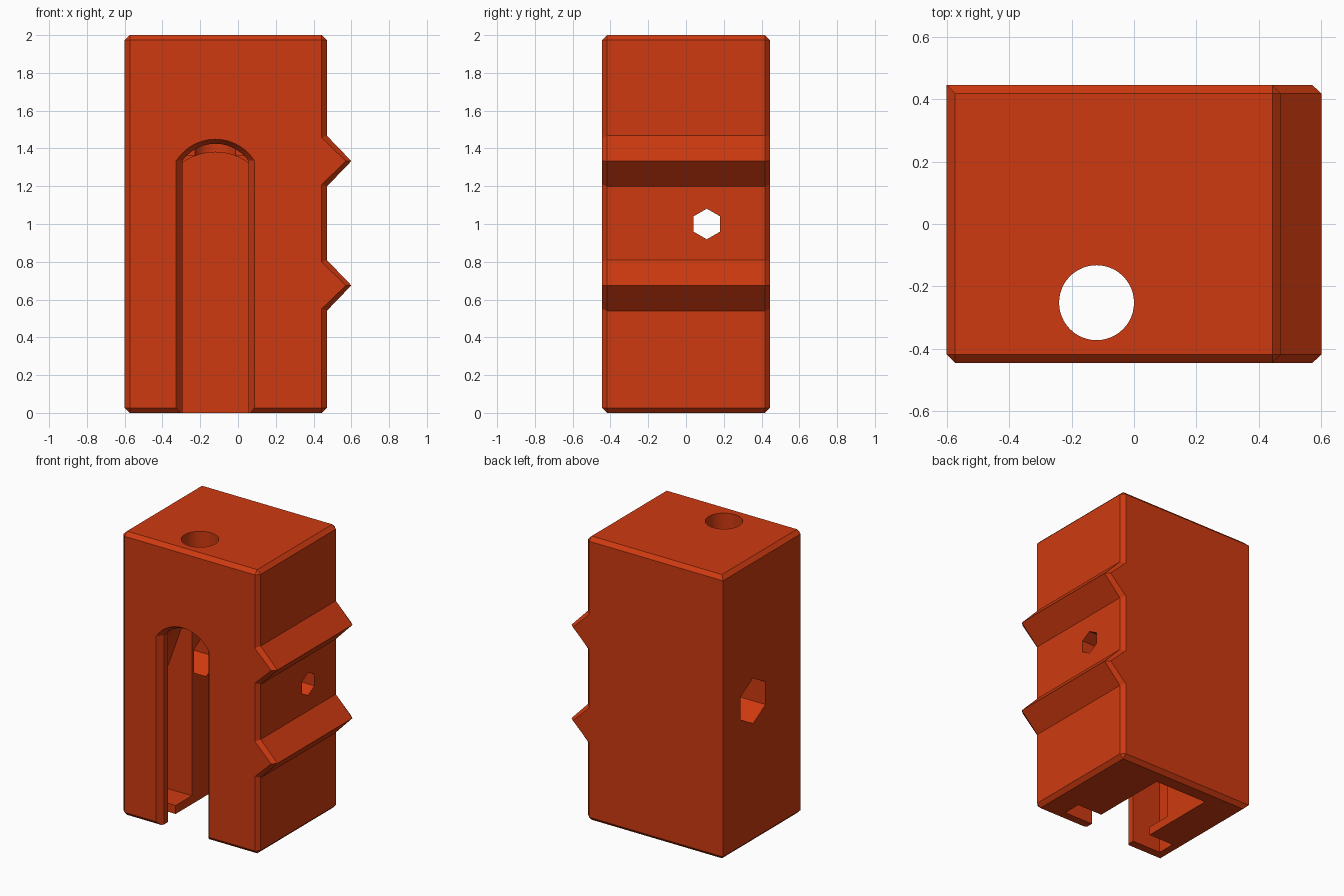
import bpy, bmesh, math
from mathutils import Vector

if "Cube" in bpy.data.objects:
    bpy.data.objects.remove(bpy.data.objects["Cube"])

mat = bpy.data.materials.new("orange_red")
mat.diffuse_color = (0.62, 0.042, 0.005, 1)
mat.use_nodes = True
mat.node_tree.nodes["Principled BSDF"].inputs["Base Color"].default_value = mat.diffuse_color


def add_object(name, bm):
    bmesh.ops.recalc_face_normals(bm, faces=bm.faces)
    mesh = bpy.data.meshes.new(name)
    bm.to_mesh(mesh)
    bm.free()
    mesh.materials.append(mat)
    ob = bpy.data.objects.new(name, mesh)
    bpy.context.collection.objects.link(ob)
    return ob


def loft(a, b):
    """Solid between two matching rings of points."""
    bm = bmesh.new()
    ra = [bm.verts.new(p) for p in a]
    rb = [bm.verts.new(p) for p in b]
    n = len(a)
    bm.faces.new(ra)
    bm.faces.new(rb[::-1])
    for i in range(n):
        bm.faces.new((ra[i], rb[i], rb[(i + 1) % n], ra[(i + 1) % n]))
    bmesh.ops.recalc_face_normals(bm, faces=bm.faces)
    return bm


def prism_y(profile, y0, y1):
    return loft([(x, y0, z) for x, z in profile], [(x, y1, z) for x, z in profile])


def box(x0, x1, y0, y1, z0, z1):
    return prism_y([(x0, z0), (x1, z0), (x1, z1), (x0, z1)], y0, y1)


CX = -0.12  # centre line of the slot and pocket


def arch(half, spring, peak, n=14):
    """Slot outline with a shallow arched top."""
    h = peak - spring
    r = (half * half + h * h) / (2 * h)
    a = math.asin(half / r)
    pts = [(CX - half, -0.1)]
    for i in range(n + 1):
        t = -a + 2 * a * i / n
        pts.append((CX + r * math.sin(t), peak - r + r * math.cos(t)))
    return pts + [(CX + half, -0.1)]


def hex_x(x0, x1, r, y=0.11, z=1.0):
    ring = [(y + r * math.sin(k * math.pi / 3), z + r * math.cos(k * math.pi / 3)) for k in range(6)]
    return loft([(x0, *p) for p in ring], [(x1, *p) for p in ring])


# Block with two side ridges
D = 0.445
profile = [(-0.6, 0), (0.47, 0)]
for zc in (0.675, 1.333):
    profile += [(0.47, zc - 0.135), (0.61, zc), (0.47, zc + 0.135)]
profile += [(0.47, 2), (-0.6, 2)]
bm = prism_y(profile, -D, D)
chamfered = []
for e in bm.edges:
    p, q = e.verts[0].co, e.verts[1].co
    along_y = abs(p.y - q.y) > 0.1
    back_left = p.x < -0.59 and q.x < -0.59 and p.y > 0 and q.y > 0
    inner_corner = along_y and abs(p.x - 0.47) < 0.01 and 0.1 < p.z < 1.9
    tip = along_y and p.x > 0.5
    if not (back_left or inner_corner or tip):
        chamfered.append(e)
bmesh.ops.bevel(bm, geom=chamfered, offset=0.027, offset_type='OFFSET',
                segments=1, profile=0.5, affect='EDGES')
# Blunt the ridge tips slightly
for v in bm.verts:
    v.co.x = min(v.co.x, 0.6)
block = add_object("ridged_block", bm)

# Wide pocket with a tapering dome top
half_pocket = [(-0.40, -0.1), (-0.40, 0.9), (-0.29, 1.21), (-0.19, 1.36)]
pocket = [(CX + x, z) for x, z in half_pocket]
pocket += [(CX - x, z) for x, z in reversed(half_pocket)]
pocket_raised = [(x, max(z, 0.06)) for x, z in pocket]

# Slot mouth chamfer flares outward at the front
outer, inner = arch(0.215, 1.335, 1.455), arch(0.175, 1.335, 1.425)

# Round bolt hole from the top
ring = [(CX + 0.12 * math.cos(k * math.pi / 24), -0.252 + 0.12 * math.sin(k * math.pi / 24))
        for k in range(48)]

cutters = [
    prism_y(inner, -0.6, -0.2),
    loft([(x, -0.455, z) for x, z in outer], [(x, -0.405, z) for x, z in inner]),
    prism_y(pocket, -0.36, -0.23),
    prism_y(pocket_raised, -0.24, -0.05),
    prism_y(arch(0.205, 1.3, 1.38), -0.235, 0.33),
    loft([(x, y, 0.9) for x, y in ring], [(x, y, 2.1) for x, y in ring]),
    hex_x(-0.7, CX, 0.16),
    hex_x(CX, 0.7, 0.081),
]
bpy.context.view_layer.objects.active = block
block.select_set(True)
for i, cut_bm in enumerate(cutters):
    cutter = add_object("cutter", cut_bm)
    cutter.hide_render = True
    mod = block.modifiers.new("cut", 'BOOLEAN')
    mod.operation = 'DIFFERENCE'
    mod.solver = 'EXACT'
    mod.object = cutter
    bpy.ops.object.modifier_apply(modifier=mod.name)
    bpy.data.objects.remove(cutter, do_unlink=True)

bpy.ops.object.shade_smooth_by_angle(angle=math.radians(25))
